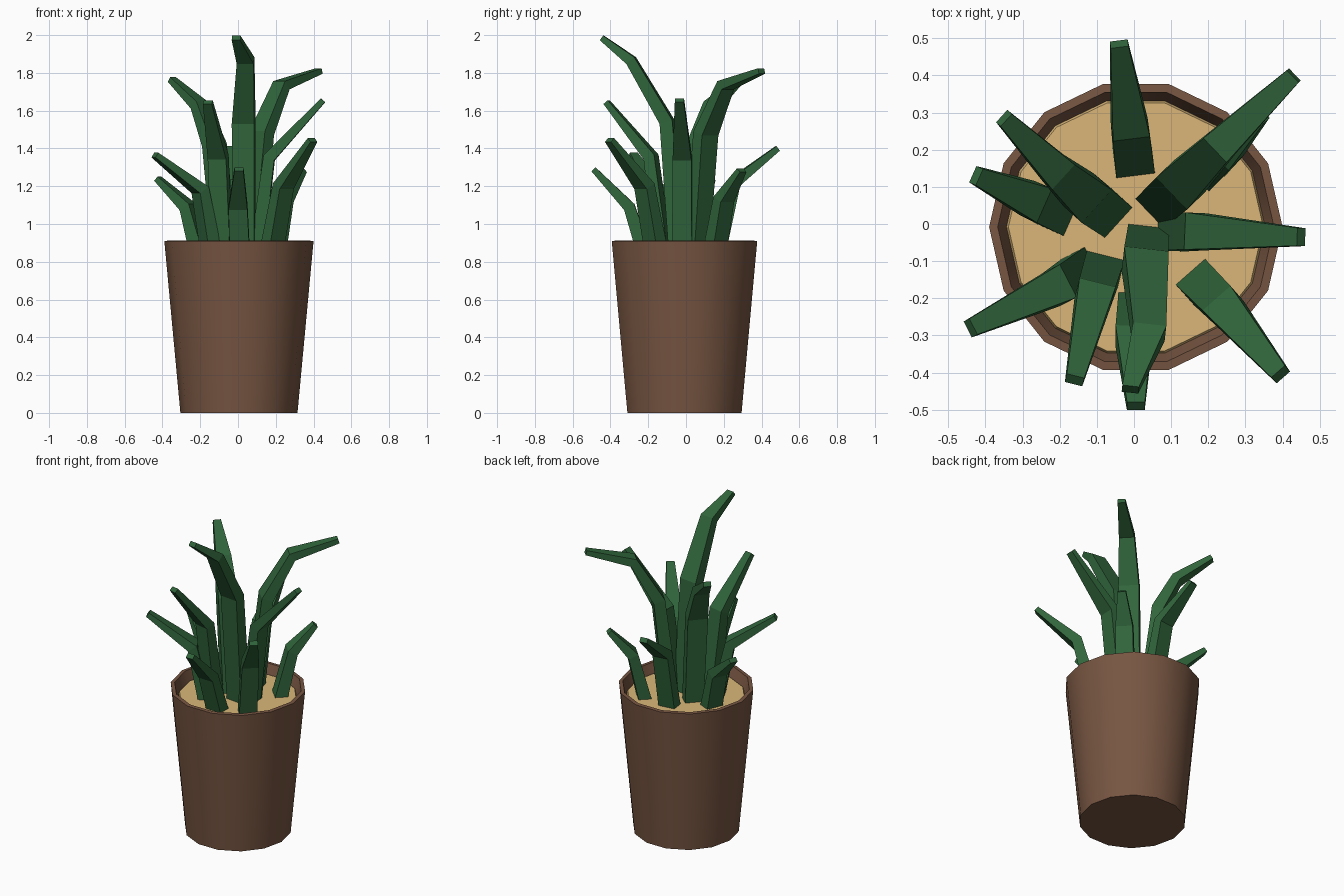
import bpy, bmesh, math
from mathutils import Vector

if "Cube" in bpy.data.objects:
    bpy.data.objects.remove(bpy.data.objects["Cube"])


def material(name, color):
    m = bpy.data.materials.new(name)
    m.diffuse_color = (*color, 1)
    m.use_nodes = True
    m.node_tree.nodes["Principled BSDF"].inputs["Base Color"].default_value = m.diffuse_color
    return m


BROWN = material("pot brown", (0.185, 0.092, 0.054))
TAN = material("soil tan", (0.70, 0.47, 0.19))
GREEN = material("leaf green", (0.030, 0.130, 0.044))
CX, CY, SIDES = 0.005, -0.008, 14


def add_object(name, bm, mat):
    bmesh.ops.recalc_face_normals(bm, faces=bm.faces)
    mesh = bpy.data.meshes.new(name)
    bm.to_mesh(mesh)
    bm.free()
    mesh.materials.append(mat)
    ob = bpy.data.objects.new(name, mesh)
    bpy.context.collection.objects.link(ob)
    return ob


def lathe(name, profile, mat):
    """Spin (radius, z) points into a 14-sided solid, capped at both ends."""
    bm = bmesh.new()
    rings = []
    for r, z in profile:
        rings.append([bm.verts.new((CX + r * math.cos(2 * math.pi * i / SIDES),
                                    CY + r * math.sin(2 * math.pi * i / SIDES), z))
                      for i in range(SIDES)])
    for a, b in zip(rings, rings[1:]):
        for i in range(SIDES):
            j = (i + 1) % SIDES
            bm.faces.new((a[i], a[j], b[j], b[i]))
    bm.faces.new(rings[0])
    bm.faces.new(rings[-1])
    return add_object(name, bm, mat)


# Tapered pot with a thin lip, and soil set just below it
pot = lathe("pot", [(0.31, 0), (0.395, 0.91), (0.372, 0.912), (0.345, 0.83)], BROWN)
soil = lathe("soil", [(0.350, 0.835), (0.343, 0.855)], TAN)
bpy.ops.object.select_all(action='DESELECT')
pot.select_set(True)
bpy.context.view_layer.objects.active = pot
bpy.ops.object.shade_smooth_by_angle(angle=math.radians(35))


def leaf(name, path, widths, depths):
    """Sweep a tapering box along a bent path."""
    pts = [Vector(p) for p in path]
    out = pts[-1] - pts[0]
    side = Vector((-out.y, out.x, 0)).normalized()
    bm = bmesh.new()
    rings = []
    for i, p in enumerate(pts):
        before = (p - pts[max(i - 1, 0)]).normalized()
        after = (pts[min(i + 1, len(pts) - 1)] - p).normalized()
        up = side.cross((before + after).normalized()).normalized()
        s, u = side * widths[i] / 2, up * depths[i] / 2
        rings.append([bm.verts.new(p + v) for v in (s + u, -s + u, -s - u, s - u)])
    for a, b in zip(rings, rings[1:]):
        for i in range(4):
            j = (i + 1) % 4
            bm.faces.new((a[i], a[j], b[j], b[i]))
    bm.faces.new(rings[0])
    bm.faces.new(rings[-1])
    add_object(name, bm, GREEN)


# Tall inner leaves: base, two bends, tip
TALL = [
    [(0.035, -0.045, 0.84), (0.03, -0.10, 1.54), (0.04, -0.29, 1.865), (-0.01, -0.445, 1.985)],
    [(0.07, 0.055, 0.84), (0.125, 0.105, 1.48), (0.23, 0.21, 1.735), (0.43, 0.40, 1.81)],
    [(-0.07, 0.03, 0.84), (-0.125, 0.07, 1.42), (-0.205, 0.14, 1.63), (-0.35, 0.285, 1.765)],
]
for n, p in enumerate(TALL):
    leaf(f"tall_leaf_{n + 1}", p, (0.11, 0.12, 0.09, 0.045), (0.08, 0.07, 0.055, 0.03))

# Medium and short outer leaves: base, one bend, tip
SHORT = [
    [(0.10, -0.02, 0.84), (0.165, -0.02, 1.35), (0.45, -0.035, 1.655)],
    [(-0.085, -0.12, 0.84), (-0.105, -0.185, 1.355), (-0.16, -0.42, 1.645)],
    [(0.175, -0.155, 0.84), (0.24, -0.22, 1.20), (0.395, -0.405, 1.445)],
    [(-0.14, -0.125, 0.84), (-0.20, -0.165, 1.18), (-0.44, -0.28, 1.365)],
    [(0.00, 0.165, 0.84), (-0.01, 0.255, 1.22), (-0.04, 0.485, 1.40)],
    [(0.01, -0.22, 0.84), (0.00, -0.30, 1.09), (0.005, -0.49, 1.29)],
    [(-0.20, 0.03, 0.84), (-0.265, 0.06, 1.09), (-0.425, 0.13, 1.24)],
    [(0.19, 0.15, 0.84), (0.24, 0.20, 1.13), (0.34, 0.295, 1.285)],
]
for n, p in enumerate(SHORT):
    leaf(f"outer_leaf_{n + 1}", p, (0.105, 0.10, 0.048), (0.075, 0.062, 0.03))
